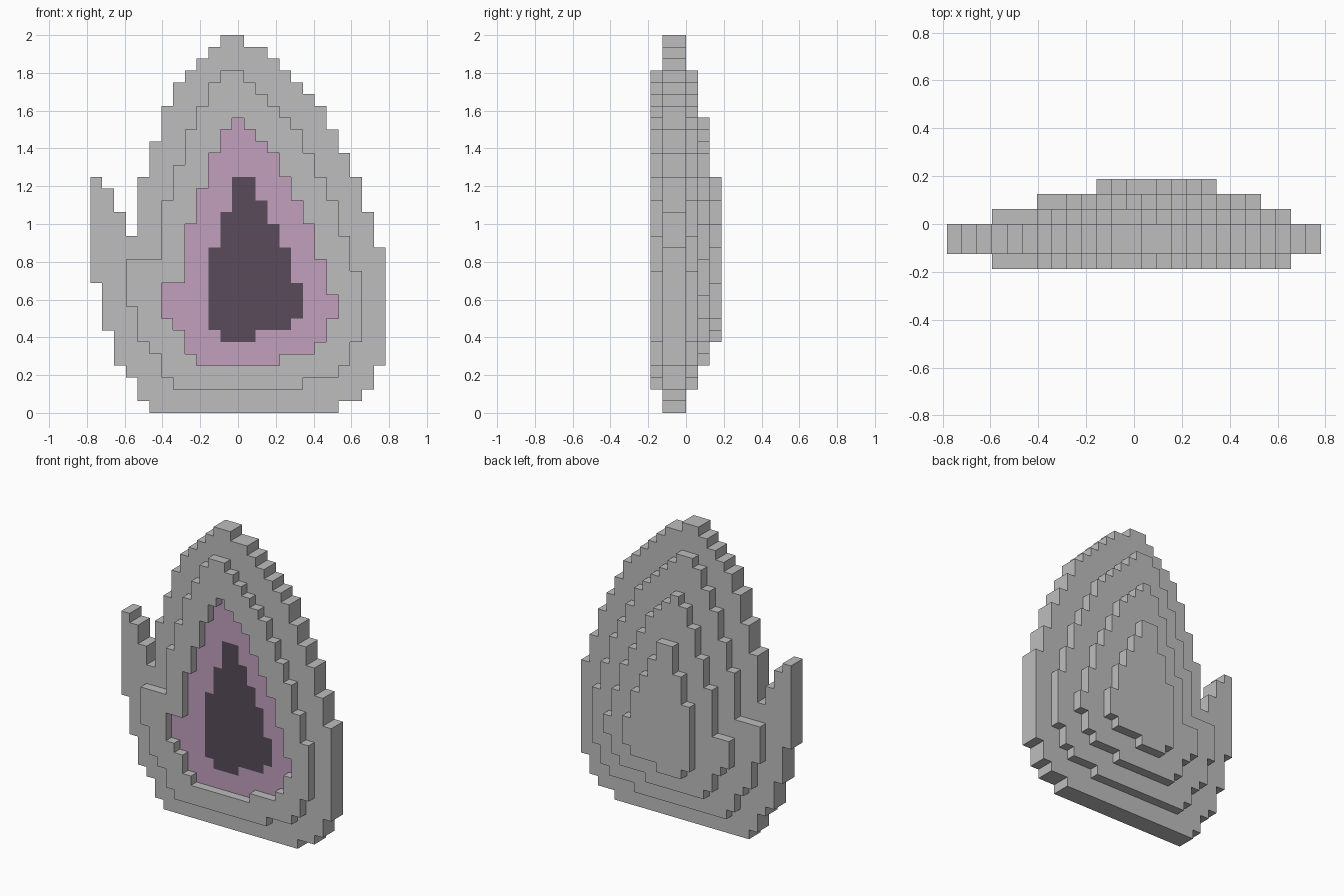
import bpy, bmesh

if "Cube" in bpy.data.objects:
    bpy.data.objects.remove(bpy.data.objects["Cube"])

U = 2 / 32          # one grid step
X0 = -12.5 * U      # left edge of the model


def material(name, rgb):
    m = bpy.data.materials.new(name)
    m.diffuse_color = (*rgb, 1)
    m.use_nodes = True
    m.node_tree.nodes["Principled BSDF"].inputs["Base Color"].default_value = m.diffuse_color
    return m


stone = material("grey stone", (0.515, 0.515, 0.515))
purple = material("pale purple crystal", (0.533, 0.352, 0.510))
dark = material("dark purple core", (0.098, 0.071, 0.100))


def stairs(top, left, right):
    """Stepped outline: each (column, row) moves sideways to column, then vertically to row."""
    def side(steps):
        z, pts = top, []
        for x, z_end in steps:
            pts += [(x, z), (x, z_end)]
            z = z_end
        return pts
    return side(right) + side(left)[::-1]


def layer(name, mat, y0, y1, outline, hole=None):
    """Flat stepped slab between two depths, optionally with a stepped hole."""
    bm = bmesh.new()
    for loop in filter(None, (outline, hole)):
        vs = [bm.verts.new((X0 + x * U, y0, z * U)) for x, z in loop]
        for a, b in zip(vs, vs[1:] + vs[:1]):
            bm.edges.new((a, b))
    bmesh.ops.triangle_fill(bm, edges=bm.edges[:], use_beauty=True, normal=(0, -1, 0))
    ext = bmesh.ops.extrude_face_region(bm, geom=bm.faces[:], use_keep_orig=True)
    moved = [g for g in ext["geom"] if isinstance(g, bmesh.types.BMVert)]
    bmesh.ops.translate(bm, verts=moved, vec=(0, y1 - y0, 0))
    bmesh.ops.recalc_face_normals(bm, faces=bm.faces[:])
    me = bpy.data.meshes.new(name)
    bm.to_mesh(me)
    bm.free()
    me.materials.append(mat)
    ob = bpy.data.objects.new(name, me)
    bpy.context.collection.objects.link(ob)
    return ob


# Outer rock silhouette with the side spur on the left
rock = stairs(
    32,
    [(11, 31), (10, 30), (9, 29), (8, 28), (7, 26), (6, 23), (5, 20), (4, 15),
     (3, 17), (2, 19), (1, 20), (0, 11), (1, 7), (2, 4), (3, 3), (4, 1), (5, 0)],
    [(13, 31), (15, 30), (16, 29), (17, 28), (18, 27), (19, 26), (20, 24), (21, 22),
     (22, 20), (23, 17), (24, 14), (25, 4), (24, 2), (23, 1), (21, 0)])

# Raised rim silhouette
rim = stairs(
    29,
    [(11, 28), (10, 26), (9, 24), (8, 21), (7, 18), (6, 13), (3, 9), (4, 6),
     (5, 5), (6, 3), (7, 2)],
    [(13, 28), (14, 27), (15, 26), (16, 25), (17, 24), (18, 22), (19, 20), (20, 18),
     (21, 15), (22, 12), (23, 6), (22, 4), (21, 3), (18, 2)])

# Crystal pocket silhouette
pocket = stairs(
    25,
    [(12, 24), (11, 22), (10, 19), (9, 16), (8, 11), (6, 8), (7, 7), (8, 5), (9, 4)],
    [(13, 24), (14, 23), (15, 22), (16, 20), (17, 18), (18, 16), (19, 13), (20, 10),
     (21, 8), (20, 6), (19, 5), (16, 4)])

# Dark core silhouette
core = stairs(
    20,
    [(12, 17), (11, 14), (10, 7), (11, 6)],
    [(14, 18), (15, 16), (16, 14), (17, 11), (18, 8), (17, 7), (14, 6)])

# Stone body and front rim around the open pocket
layer("rock_slab", stone, -2 * U, 0, rock)
layer("front_rim", stone, -3 * U, -2 * U, rim, pocket)

# Back of the stone: three shrinking steps
for i, shape in enumerate((rim, pocket, core)):
    layer(f"back_step_{i + 1}", stone, i * U, (i + 1) * U, shape)

# Coloured pocket floor as thin plates
layer("crystal_lining", purple, -2 * U - 0.003, -2 * U, pocket, core)
layer("crystal_core", dark, -2 * U - 0.003, -2 * U, core)
